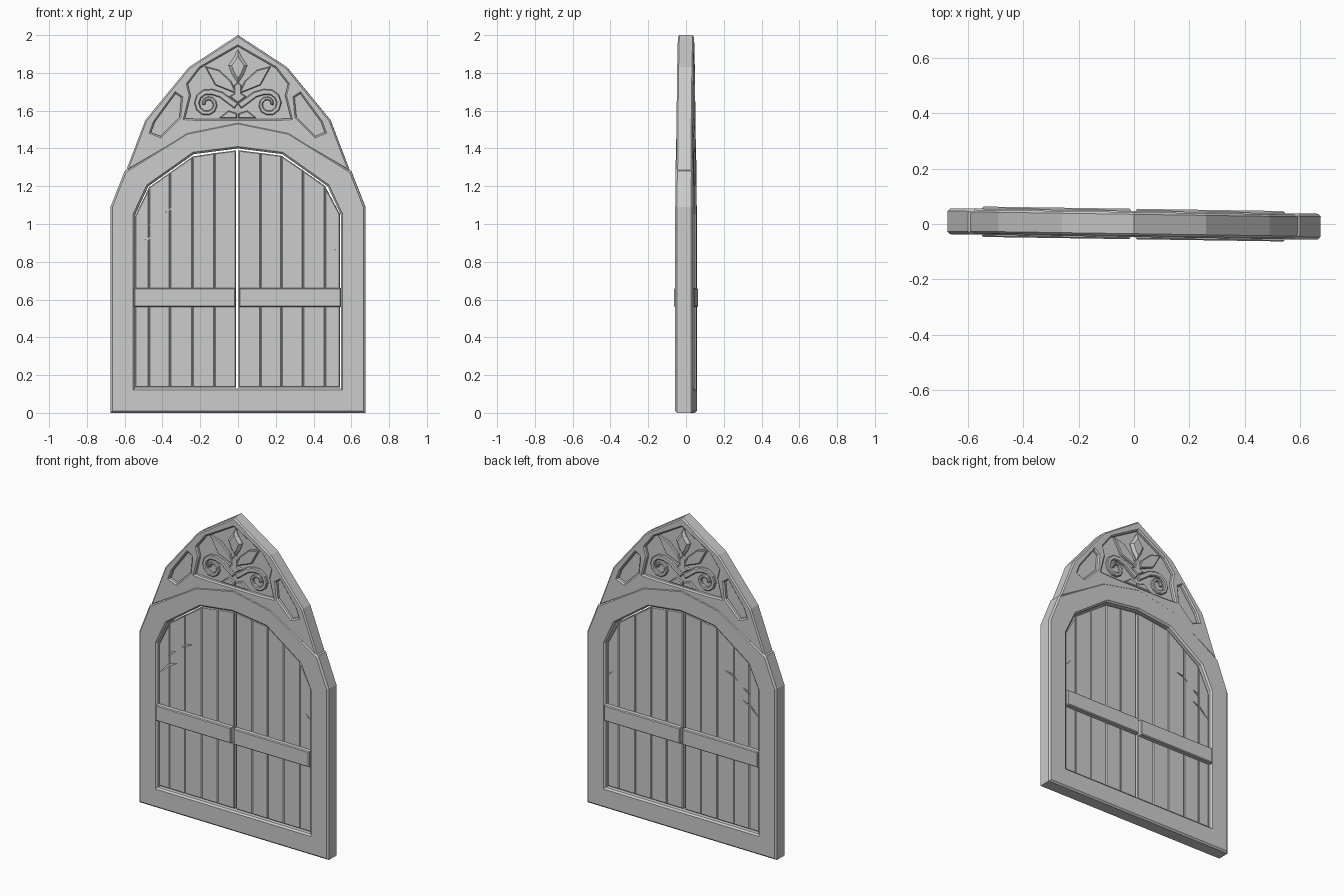
import bpy, bmesh, math
from mathutils import Vector

if "Cube" in bpy.data.objects:
    bpy.data.objects.remove(bpy.data.objects["Cube"])

TILT = -0.015  # the whole door stands very slightly turned about z


def mirror(half):
    """Close a left-half outline (listed toward the centre line) with its mirror image."""
    return half + [(-x, z) for x, z in reversed(half) if abs(x) > 1e-6]


def flip(pts):
    return [(-x, z) for x, z in pts]


def panel(name, loops, half, chamfer=0.006, y=0.0):
    """Chamfered slab from x-z outlines; outlines after the first are holes."""
    cu = bpy.data.curves.new(name, 'CURVE')
    cu.dimensions, cu.fill_mode = '2D', 'BOTH'
    cu.extrude, cu.bevel_depth = half - chamfer, chamfer
    cu.offset, cu.bevel_resolution = -chamfer, 0
    for pts in loops:
        sp = cu.splines.new('POLY')
        sp.points.add(len(pts) - 1)
        for p, (x, z) in zip(sp.points, pts):
            p.co = (x, z, 0, 1)
        sp.use_cyclic_u = True
    tmp = bpy.data.objects.new(name + "_outline", cu)
    bpy.context.collection.objects.link(tmp)
    bpy.context.view_layer.update()
    deps = bpy.context.evaluated_depsgraph_get()
    me = bpy.data.meshes.new_from_object(tmp.evaluated_get(deps))
    bpy.data.objects.remove(tmp)
    bm = bmesh.new()
    bm.from_mesh(me)
    bmesh.ops.remove_doubles(bm, verts=bm.verts, dist=1e-5)
    bmesh.ops.recalc_face_normals(bm, faces=bm.faces)
    for f in bm.faces:
        f.smooth = False
    bm.to_mesh(me)
    bm.free()
    ob = bpy.data.objects.new(name, me)
    ob.rotation_euler = (math.pi / 2, 0, TILT)
    ob.location.y = y
    bpy.context.collection.objects.link(ob)
    return ob


def ribbon(path, w0, w1):
    """Outline of a tapering band along a path."""
    P = [Vector(p) for p in path]
    left, right = [], []
    for i, p in enumerate(P):
        d = (P[min(i + 1, len(P) - 1)] - P[max(i - 1, 0)]).normalized()
        w = (w0 + (w1 - w0) * i / (len(P) - 1)) / 2
        n = Vector((-d.y, d.x)) * w
        left.append(tuple(p + n))
        right.append(tuple(p - n))
    return left + right[::-1]


# Lower frame with arched opening
arch = [(-0.545, 1.05), (-0.475, 1.2), (-0.235, 1.37), (0, 1.4)]
frame_out = mirror([(-0.675, 0), (-0.675, 1.09), (-0.6, 1.28), (-0.27, 1.485), (0, 1.54)])
panel("door_frame", [frame_out, mirror([(-0.545, 0.13)] + arch)], 0.047, 0.01)

# Pointed gable with three recesses
gable = mirror([(-0.595, 1.275), (-0.49, 1.55), (-0.26, 1.83), (0, 2.0)])
gable += [(0.27, 1.465), (0, 1.52), (-0.27, 1.465)]
centre = mirror([(-0.2, 1.555), (-0.28, 1.56), (-0.25, 1.68), (-0.265, 1.74), (-0.2, 1.825), (0, 1.94)])
side = [(-0.46, 1.485), (-0.44, 1.54), (-0.33, 1.69), (-0.3, 1.67), (-0.31, 1.565), (-0.41, 1.465)]
panel("gable", [gable, centre, side, flip(side)], 0.043, 0.008)
for nm, pts in (("centre", centre), ("left", side), ("right", flip(side))):
    panel("recess_back_" + nm, [pts], 0.02, 0)

# Carved ornament: scrolls, leaves, bud and foot
scroll = [(-0.008, 1.625), (-0.05, 1.655), (-0.09, 1.685)]
for i in range(15):
    t = i / 14
    a = math.radians(70 + 480 * t)
    r = 0.068 - 0.048 * t
    scroll.append((-0.16 + r * math.cos(a), 1.635 + r * math.sin(a)))
scroll = ribbon(scroll, 0.034, 0.016)
leaf = [(-0.175, 1.835), (-0.1, 1.815), (-0.035, 1.755), (-0.008, 1.69), (-0.12, 1.735)]
foot = [(-0.1, 1.56), (-0.05, 1.6), (-0.004, 1.585), (-0.004, 1.56)]
for nm, pts in (("scroll", scroll), ("leaf", leaf), ("foot", foot)):
    panel(nm + "_left", [pts], 0.036, 0.005)
    panel(nm + "_right", [flip(pts)], 0.036, 0.005)
panel("bud", [mirror([(0, 1.745), (-0.03, 1.79), (-0.05, 1.84), (-0.022, 1.88), (0, 1.925)])], 0.04, 0.015)
panel("stem", [mirror([(0, 1.64), (-0.045, 1.675), (-0.02, 1.69), (-0.02, 1.735), (0, 1.75)])], 0.038, 0.005)


# Plank leaves
def arch_z(x):
    x = -abs(x)
    for (x0, z0), (x1, z1) in zip(arch, arch[1:]):
        if x <= x1:
            return z0 + (z1 - z0) * (x - x0) / (x1 - x0) - 0.009
    return arch[-1][1]


planks = []
for nm, xs in (("left", [-0.545, -0.47, -0.36, -0.24, -0.125, -0.01]),
               ("right", [0.004, 0.12, 0.23, 0.345, 0.46, 0.54])):
    for i, (a, b) in enumerate(zip(xs, xs[1:])):
        pts = [(a, 0.135), (b, 0.135), (b, arch_z(b)), (a, arch_z(a))]
        planks.append(panel(f"plank_{nm}_{i + 1}", [pts], 0.025, 0.005))

# Cross bars on both faces
for nm, a, b in (("left", -0.55, -0.012), ("right", 0.006, 0.545)):
    panel("cross_bar_" + nm, [[(a, 0.56), (b, 0.56), (b, 0.66), (a, 0.66)]], 0.055, 0.005)

# Worn gouges cut into the outer planks
gouges = [((-0.545, 0.855), (-0.48, 0.92), (-0.415, 0.95)), ((-0.48, 0.985), (-0.45, 1.01), (-0.425, 1.025)),
          ((-0.385, 1.06), (-0.35, 1.085), (-0.3, 1.1)), ((0.5, 0.885), (0.515, 0.865), (0.535, 0.85))]
for g in gouges:
    lens = [g[0], (g[1][0] + 0.003, g[1][1] - 0.006), g[2], (g[1][0] - 0.003, g[1][1] + 0.006)]
    for y in (-0.03, 0.03):
        cutter = panel("gouge_cutter", [lens], 0.012, 0, y)
        cutter.hide_render = True
        for pl in planks:
            xs = [v.co.x for v in pl.data.vertices]
            if min(xs) < g[2][0] and max(xs) > g[0][0]:
                mod = pl.modifiers.new("gouge", 'BOOLEAN')
                mod.object, mod.operation, mod.solver = cutter, 'DIFFERENCE', 'EXACT'
        bpy.context.view_layer.update()
        for pl in planks:
            if pl.modifiers:
                deps = bpy.context.evaluated_depsgraph_get()
                me = bpy.data.meshes.new_from_object(pl.evaluated_get(deps))
                pl.modifiers.clear()
                pl.data = me
        bpy.data.objects.remove(cutter)
